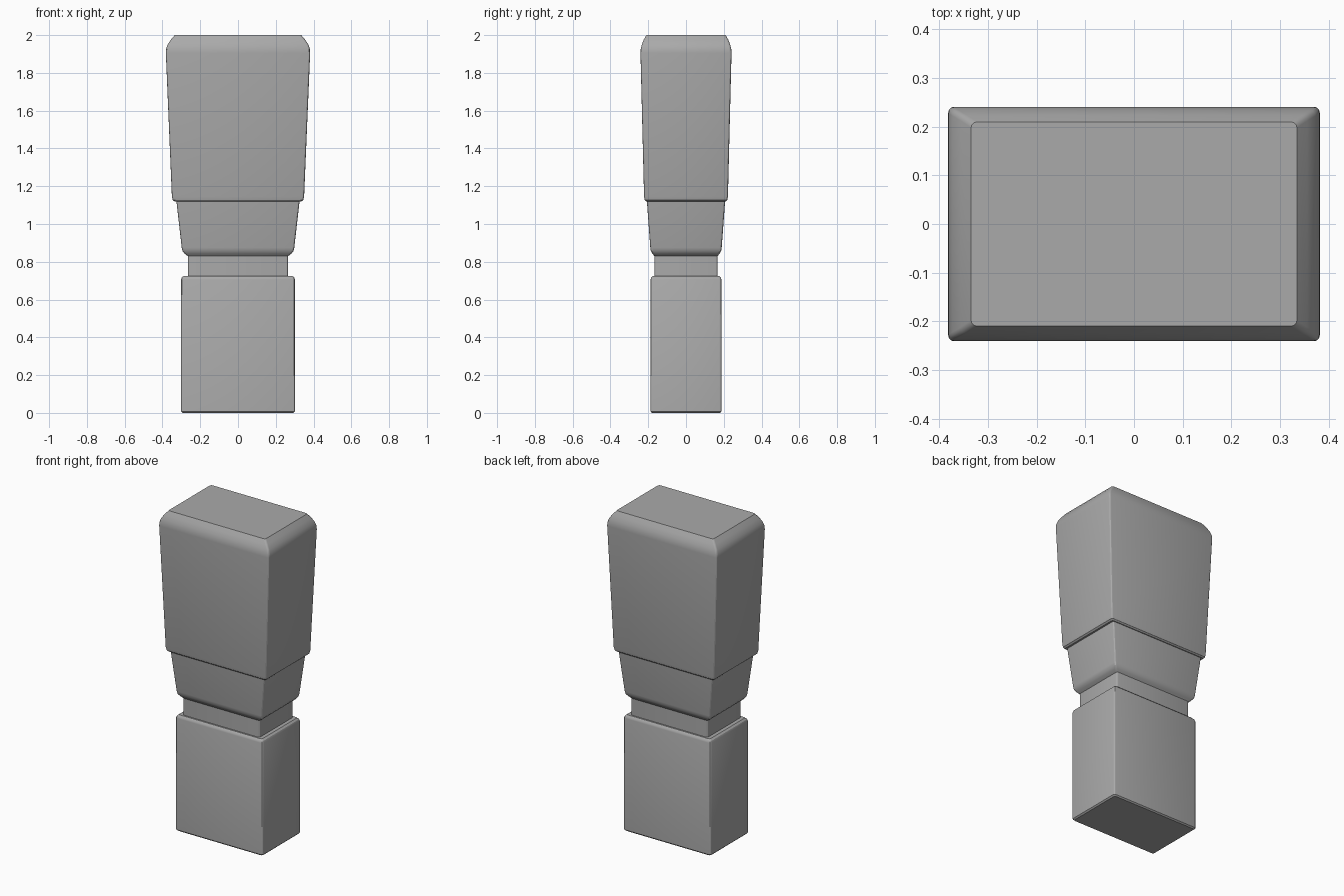
import bpy
import bmesh
import math

cube = bpy.data.objects.get("Cube")
if cube:
    bpy.data.objects.remove(cube, do_unlink=True)

# Single plain grey finish
grey = bpy.data.materials.new("plain_grey")
grey.use_nodes = True
colour = (0.4, 0.4, 0.4, 1)
grey.diffuse_color = colour
grey.node_tree.nodes["Principled BSDF"].inputs["Base Color"].default_value = colour

CORNER = 0.012
STEPS = 3


def ring(bm, hx, hy, z):
    """Rectangle with softly rounded corners."""
    verts = []
    for i, (sx, sy) in enumerate([(1, 1), (-1, 1), (-1, -1), (1, -1)]):
        for k in range(STEPS + 1):
            a = math.pi / 2 * (i + k / STEPS)
            verts.append(bm.verts.new((sx * (hx - CORNER) + CORNER * math.cos(a),
                                       sy * (hy - CORNER) + CORNER * math.sin(a), z)))
    return verts


def loft(name, sections, cap_bottom=False, cap_top=False):
    """Skin a stack of (half width, half depth, height) sections."""
    bm = bmesh.new()
    rings = [ring(bm, *s) for s in sections]
    for low, high in zip(rings, rings[1:]):
        n = len(low)
        for i in range(n):
            j = (i + 1) % n
            bm.faces.new((low[i], low[j], high[j], high[i]))
    if cap_bottom:
        bm.faces.new(rings[0][::-1])
    if cap_top:
        bm.faces.new(rings[-1])
    mesh = bpy.data.meshes.new(name)
    bm.to_mesh(mesh)
    bm.free()
    mesh.materials.append(grey)
    obj = bpy.data.objects.new(name, mesh)
    bpy.context.collection.objects.link(obj)
    bpy.ops.object.select_all(action="DESELECT")
    obj.select_set(True)
    bpy.context.view_layer.objects.active = obj
    bpy.ops.object.shade_smooth_by_angle(angle=math.radians(28))
    return obj


# Sections shared where neighbouring parts meet
neck_low = (0.265, 0.167, 0.725)
neck_high = (0.265, 0.167, 0.83)
collar_top = (0.326, 0.207, 1.12)

# Block base with eased edges
loft("base", [(0.294, 0.181, 0), (0.302, 0.188, 0.008), (0.302, 0.188, 0.705),
              (0.298, 0.185, 0.716), (0.288, 0.177, 0.725), neck_low], cap_bottom=True)

# Recessed neck
loft("neck", [neck_low, neck_high])

# Flared collar
loft("collar", [neck_high, (0.282, 0.177, 0.842), (0.294, 0.186, 0.857),
                (0.298, 0.189, 0.875), collar_top])

# Tapered head with rounded shoulders
loft("head", [collar_top, (0.337, 0.212, 1.12), (0.346, 0.219, 1.128),
              (0.35, 0.222, 1.145), (0.382, 0.241, 1.905), (0.381, 0.24, 1.925),
              (0.373, 0.234, 1.95), (0.356, 0.224, 1.975), (0.335, 0.21, 2.0)], cap_top=True)
